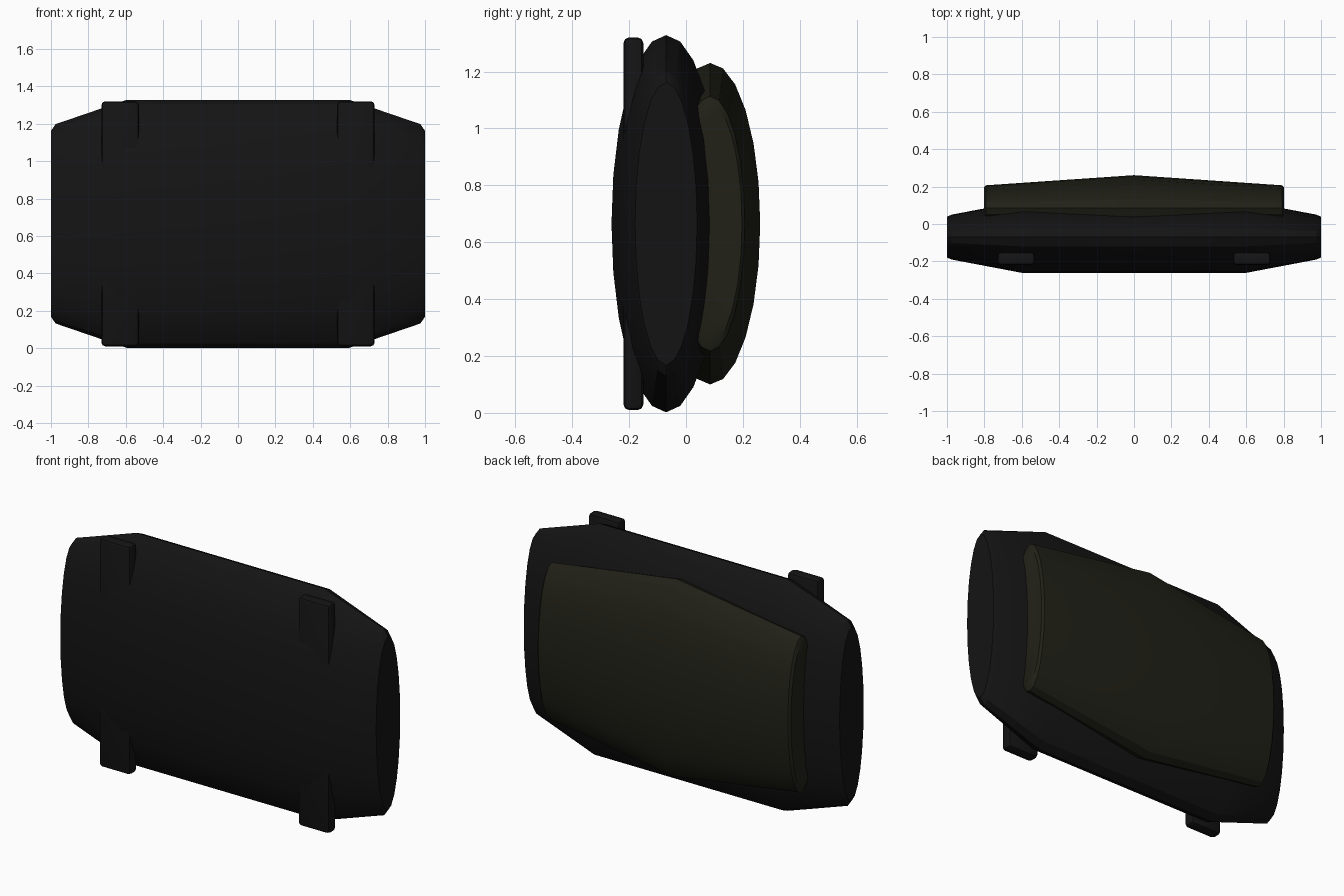
import bpy, bmesh
from math import sin, cos, pi, radians

if "Cube" in bpy.data.objects:
    bpy.data.objects.remove(bpy.data.objects["Cube"])

MID_Z = 0.665
SIDES = 24


def material(name, rgb):
    m = bpy.data.materials.new(name)
    m.diffuse_color = (*rgb, 1)
    m.use_nodes = True
    m.node_tree.nodes["Principled BSDF"].inputs["Base Color"].default_value = m.diffuse_color
    return m


def finish(name, bm, mat):
    bmesh.ops.recalc_face_normals(bm, faces=bm.faces)
    mesh = bpy.data.meshes.new(name)
    bm.to_mesh(mesh)
    bm.free()
    mesh.materials.append(mat)
    ob = bpy.data.objects.new(name, mesh)
    bpy.context.collection.objects.link(ob)
    bpy.ops.object.select_all(action='DESELECT')
    ob.select_set(True)
    bpy.context.view_layer.objects.active = ob
    bpy.ops.object.shade_smooth_by_angle(angle=radians(30))
    return ob


def loft(name, half, centre_y, mat):
    """Skin elliptical rings (x, y radius, z radius), mirrored across x = 0."""
    rings = [(-x, ry, rz) for x, ry, rz in reversed(half) if x > 0] + half
    bm = bmesh.new()
    loops = [[bm.verts.new((x, centre_y + ry * sin(2 * pi * i / SIDES),
                            MID_Z + rz * cos(2 * pi * i / SIDES)))
              for i in range(SIDES)] for x, ry, rz in rings]
    for a, b in zip(loops, loops[1:]):
        for i in range(SIDES):
            j = (i + 1) % SIDES
            bm.faces.new((a[i], a[j], b[j], b[i]))
    bm.faces.new(loops[0])
    bm.faces.new(loops[-1])
    return finish(name, bm, mat)


black = material("black_fabric", (0.007, 0.007, 0.007))
olive = material("olive_fabric", (0.015, 0.015, 0.009))

# Flattened main body with tapered ends
loft("main_body", [(0.595, 0.192, 0.663), (0.975, 0.12, 0.533), (1.0, 0.109, 0.497)],
     -0.07, black)

# Rear pouch, fullest at the middle
loft("rear_pouch", [(0.0, 0.176, 0.565), (0.79, 0.122, 0.448), (0.802, 0.112, 0.42)],
     0.085, olive)

# Upright straps passing through the body
for side, label in ((-1, "left"), (1, "right")):
    bm = bmesh.new()
    bmesh.ops.create_cube(bm, size=1)
    bmesh.ops.scale(bm, vec=(0.2, 0.07, 1.31), verts=bm.verts)
    bmesh.ops.translate(bm, vec=(side * 0.63, -0.185, MID_Z), verts=bm.verts)
    bmesh.ops.bevel(bm, geom=bm.edges[:], offset=0.02, segments=2,
                    profile=0.5, affect='EDGES')
    finish(label + "_strap", bm, black)
